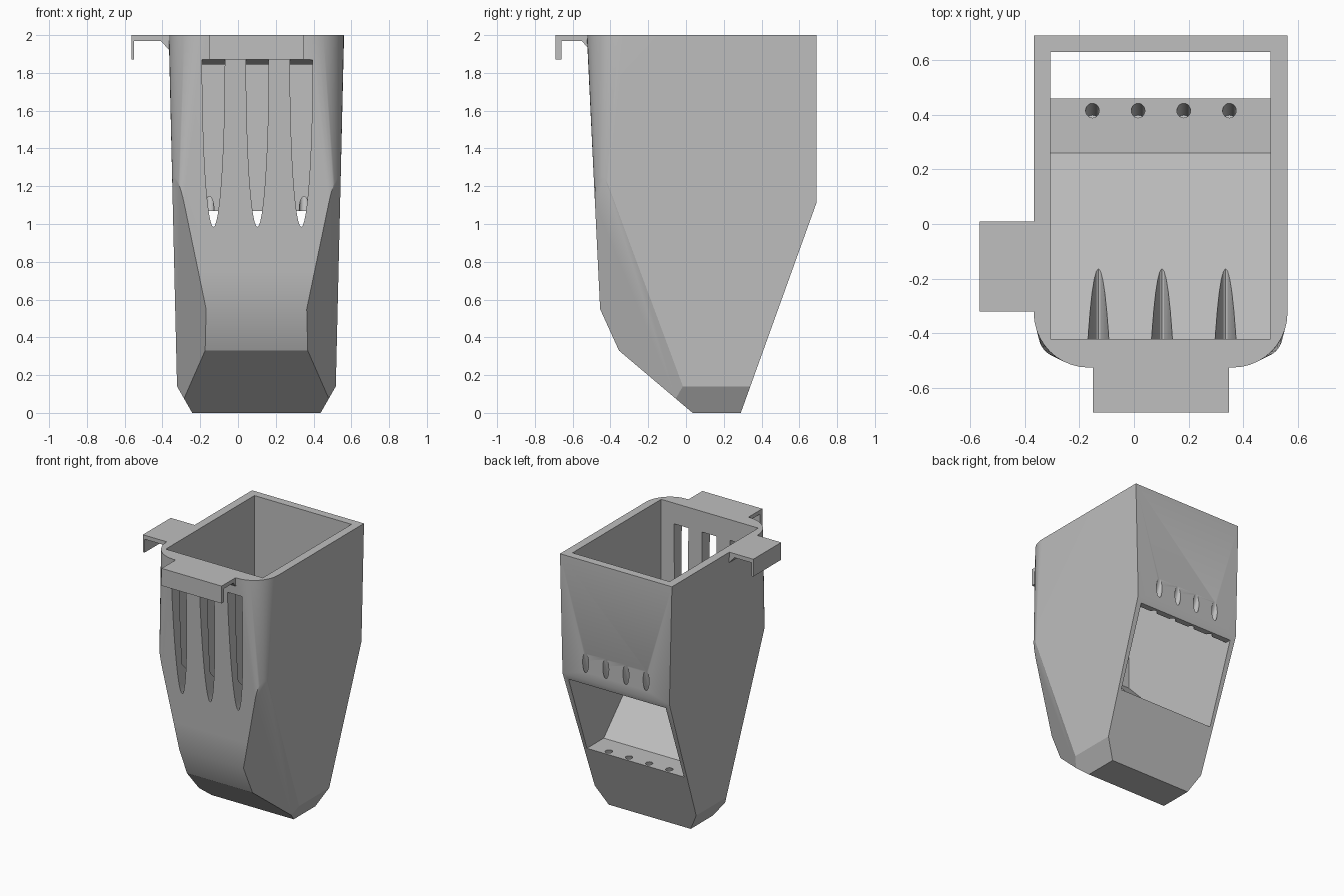
import bpy, bmesh, math
from mathutils import Vector

if "Cube" in bpy.data.objects:
    bpy.data.objects.remove(bpy.data.objects["Cube"], do_unlink=True)

CENTRE = 0.0975      # body axis in x
BACK = 0.69
ARC_STEPS = 10

grey = bpy.data.materials.new("plain grey")
grey.use_nodes = True
colour = (0.52, 0.52, 0.52, 1)
grey.diffuse_color = colour
grey.node_tree.nodes["Principled BSDF"].inputs["Base Color"].default_value = colour


def to_object(name, bm):
    bmesh.ops.recalc_face_normals(bm, faces=bm.faces)
    mesh = bpy.data.meshes.new(name)
    bm.to_mesh(mesh)
    bm.free()
    mesh.materials.append(grey)
    obj = bpy.data.objects.new(name, mesh)
    bpy.context.collection.objects.link(obj)
    return obj


def loft(bm, rings):
    """Skin a list of equal-length rings and cap both ends."""
    rows = [[bm.verts.new(p) for p in ring] for ring in rings]
    for low, high in zip(rows, rows[1:]):
        for i in range(len(low)):
            j = (i + 1) % len(low)
            bm.faces.new((low[i], low[j], high[j], high[i]))
    bm.faces.new(rows[0][::-1])
    bm.faces.new(rows[-1])


def prism(name, profile, place, start, end):
    """Extrude a 2D profile; place(a, b, t) maps it into space."""
    bm = bmesh.new()
    loft(bm, [[place(a, b, t) for a, b in profile] for t in (start, end)])
    return to_object(name, bm)


def subtract(target, cutter):
    cutter.hide_render = True
    mod = target.modifiers.new("cut", 'BOOLEAN')
    mod.operation = 'DIFFERENCE'
    mod.solver = 'EXACT'
    mod.object = cutter
    bpy.context.view_layer.objects.active = target
    bpy.ops.object.modifier_apply(modifier=mod.name)
    bpy.data.objects.remove(cutter, do_unlink=True)


def body_ring(z):
    """Plan outline at a height: square back, rounded front corners."""
    half = 0.417 + 0.0235 * z
    front = -0.428 - 0.0485 * z
    radius = max(0.004, 0.2 - 0.159 * (2 - z))
    corner = []
    for i in range(ARC_STEPS + 1):
        a = math.pi / 2 * i / ARC_STEPS
        corner.append((half - radius + radius * math.cos(a),
                       front + radius - radius * math.sin(a)))
    right = [(half, BACK)] + corner
    outline = right + [(-x, y) for x, y in reversed(right)]
    return [(CENTRE + x, y, z) for x, y in outline]


# Outer body: tapered loft trimmed by planes
bm = bmesh.new()
loft(bm, [body_ring(z) for z in (0, 0.75, 2)])


def trim(point, normal):
    bmesh.ops.bisect_plane(bm, geom=bm.verts[:] + bm.edges[:] + bm.faces[:],
                           plane_co=point, plane_no=normal, clear_outer=True)
    bmesh.ops.holes_fill(bm, edges=[e for e in bm.edges if e.is_boundary])
    bmesh.ops.recalc_face_normals(bm, faces=bm.faces)


trim((0, -0.455, 0.55), (0, -0.22, -0.10))     # lower front
trim((0, 0.035, 0), (0, -0.33, -0.39))         # toe
trim((0, 0.29, 0), (0, 1.11, -0.40))           # sloping back
for side in (1, -1):
    # front corner chamfer and bottom side chamfer
    trim((CENTRE + side * 0.445, -0.41, 1.2), (side * 0.318, -0.1816, -0.0749))
    trim((CENTRE + side * 0.34, 0, 0), (side * 0.14, 0, -0.08))
body = to_object("hopper_body", bm)

# Inner chamber with sloping floor, tray and rear window
chamber = [(-0.42, 2.2), (-0.42, 1.17), (0.26, 0.47), (0.9, 0.47),
           (0.9, 1.07), (0.63, 1.07), (0.63, 2.2)]
subtract(body, prism("chamber_cutter", chamber, lambda a, b, t: (t, a, b),
                     CENTRE - 0.4025, CENTRE + 0.4025))

# Three tapered front slots, running slightly downhill into the floor
slot = []
for i in range(25):
    a = math.pi * i / 24
    slot.append((0.06 * math.cos(a), 1.86 - 0.875 * math.sin(a)))
for k in (-1, 0, 1):
    x = CENTRE + 0.005 + k * 0.2325
    subtract(body, prism("slot_cutter", slot,
                         lambda a, b, t: (x + a, t, b - 0.25 * (t + 0.48)),
                         -0.7, 0.1))

# Four rod holes parallel to the sloping back
top, tray = Vector((0, 0.69, 1.24)), Vector((0, 0.415, 0.47))
along = (top - tray).normalized()
across = Vector((1, 0, 0)).cross(along)
circle = [(0.025 * math.cos(math.tau * i / 20), 0.025 * math.sin(math.tau * i / 20))
          for i in range(20)]
for k in range(4):
    base = tray + Vector((-0.152 + k * 0.167, 0, 0))
    subtract(body, prism("rod_cutter", circle,
                         lambda a, b, t: base + Vector((a, 0, 0)) + across * b + along * t,
                         -0.12, 1.0))


# Hanging hooks: plate, down-turned lip and gusset
def hook_profile(tip, lip, wall, gusset, drop):
    inside = wall + 0.02
    return [(tip, 2), (tip, 1.87), (tip + lip, 1.87), (tip + lip, 1.97),
            (wall - gusset, 1.97), (wall, 1.97 - drop), (inside, 1.97 - drop), (inside, 2)]


front_hook = prism("front_hook", hook_profile(-0.69, 0.03, -0.522, 0.03, 0.035),
                   lambda a, b, t: (t, a, b), -0.15, 0.347)
side_hook = prism("side_hook", hook_profile(-0.565, 0.015, -0.364, 0.045, 0.05),
                  lambda a, b, t: (a, t, b), -0.32, 0.01)

# Smooth rounded areas, keep edges sharp
for obj in (body, front_hook, side_hook):
    bpy.ops.object.select_all(action='DESELECT')
    obj.select_set(True)
    bpy.context.view_layer.objects.active = obj
    bpy.ops.object.shade_smooth_by_angle(angle=math.radians(25))
